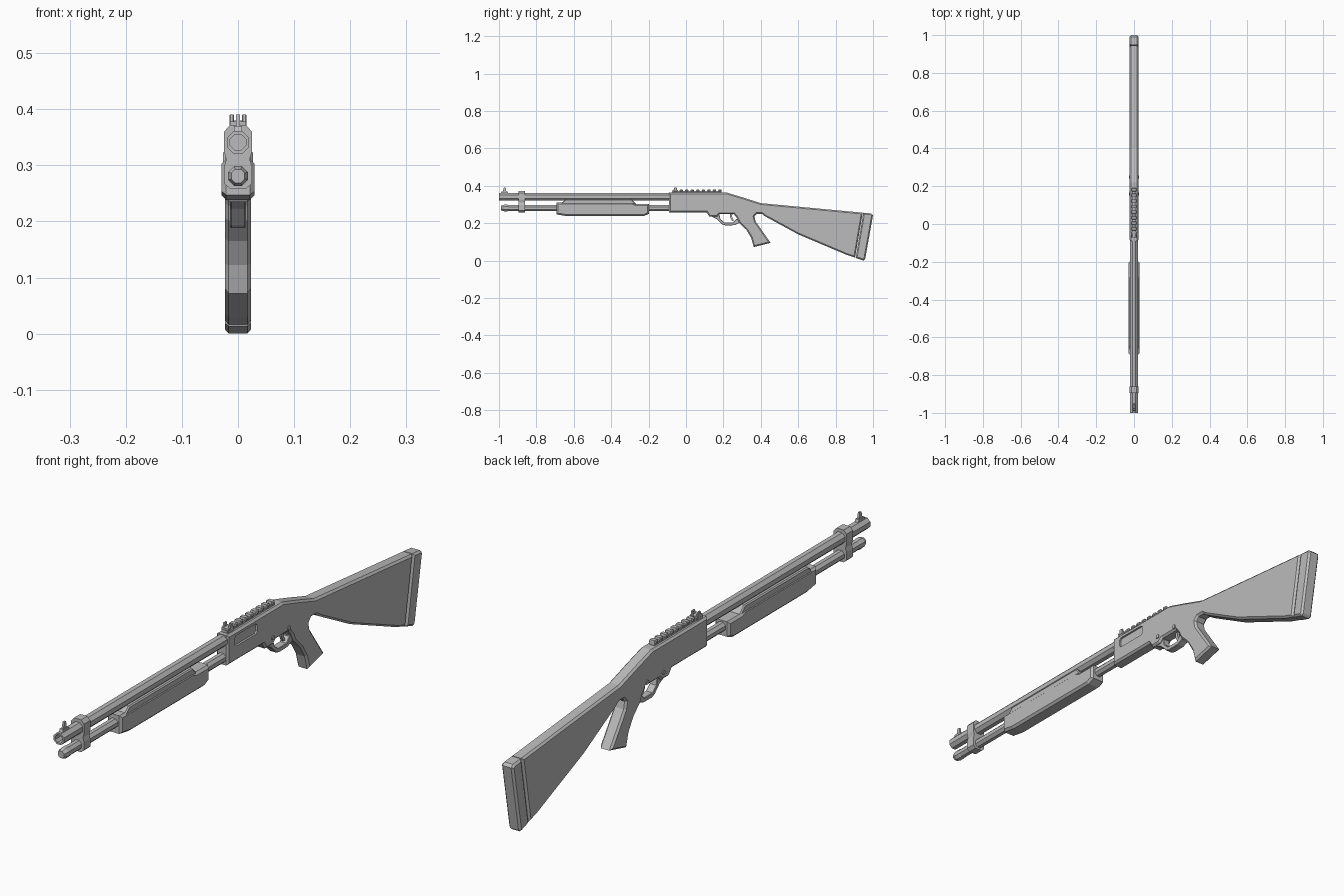
import bpy, bmesh, math

grey = bpy.data.materials.new("gunmetal_grey")
grey.diffuse_color = (0.5, 0.5, 0.5, 1)


def finish(name, bm):
    bmesh.ops.recalc_face_normals(bm, faces=bm.faces[:])
    me = bpy.data.meshes.new(name)
    bm.to_mesh(me)
    bm.free()
    me.materials.append(grey)
    ob = bpy.data.objects.new(name, me)
    bpy.context.collection.objects.link(ob)
    return ob


def prism(name, pts, hw, chamfer=0.0, x=0.0):
    """Side profile of (y, z) points, extruded along x, with chamfered rims."""
    bm = bmesh.new()
    a = [bm.verts.new((x - hw, y, z)) for y, z in pts]
    b = [bm.verts.new((x + hw, y, z)) for y, z in pts]
    caps = [bm.faces.new(a), bm.faces.new(b[::-1])]
    n = len(pts)
    for i in range(n):
        j = (i + 1) % n
        bm.faces.new((a[i], b[i], b[j], a[j]))
    bmesh.ops.recalc_face_normals(bm, faces=bm.faces[:])
    if chamfer:
        rim = list({e for f in caps for e in f.edges})
        bmesh.ops.bevel(bm, geom=rim, offset=chamfer, segments=1,
                        affect='EDGES', clamp_overlap=True)
    return finish(name, bm)


def lathe(name, zc, stations, sides=8):
    """Octagonal rings of (y, radius) joined along y."""
    bm = bmesh.new()
    rings = []
    for y, r in stations:
        angs = [math.tau * (i + 0.5) / sides for i in range(sides)]
        rings.append([bm.verts.new((r * math.cos(t), y, zc + r * math.sin(t))) for t in angs])
    for p, q in zip(rings, rings[1:]):
        for i in range(sides):
            j = (i + 1) % sides
            bm.faces.new((p[i], p[j], q[j], q[i]))
    bm.faces.new(rings[0])
    bm.faces.new(rings[-1])
    return finish(name, bm)


def box(y0, y1, z0, z1):
    return [(y0, z0), (y1, z0), (y1, z1), (y0, z1)]


# Receiver, pistol grip and stock in one body
body = prism("receiver_and_stock", [
    (-0.09, 0.363), (0.22, 0.363), (0.30, 0.339), (0.40, 0.307), (0.945, 0.256),
    (0.904, 0.016), (0.86, 0.030), (0.60, 0.140), (0.42, 0.238), (0.405, 0.250),
    (0.378, 0.250), (0.366, 0.236), (0.372, 0.210), (0.452, 0.095), (0.362, 0.072),
    (0.348, 0.122), (0.322, 0.165), (0.284, 0.202), (0.272, 0.228), (0.256, 0.248),
    (0.180, 0.248), (0.165, 0.235), (0.125, 0.235), (0.110, 0.257), (-0.09, 0.257)],
    0.0235, 0.007)

# Ejection port cut into the right side only
cutter = prism("port_cutter", [
    (-0.053, 0.318), (-0.045, 0.310), (0.067, 0.310), (0.075, 0.318),
    (0.075, 0.339), (0.067, 0.347), (-0.045, 0.347), (-0.053, 0.339)], 0.010, x=0.0265)
cutter.hide_render = True
cut = body.modifiers.new("port", 'BOOLEAN')
cut.operation = 'DIFFERENCE'
cut.solver = 'EXACT'
cut.object = cutter
bpy.context.view_layer.objects.active = body
bpy.ops.object.modifier_apply(modifier="port")
bpy.data.objects.remove(cutter)

# Butt pad
prism("butt_pad", [(0.948, 0.256), (0.99, 0.252), (1.0, 0.243), (0.958, 0.008),
                   (0.95, 0.0), (0.907, 0.014)], 0.0235, 0.007)

# Barrel with open muzzle, magazine tube with tapered cap
lathe("barrel", 0.341, [(-0.95, 0.015), (-1.0, 0.015), (-1.0, 0.0215), (-0.08, 0.0215)])
lathe("magazine_tube", 0.281, [(-0.988, 0.013), (-0.972, 0.019), (-0.955, 0.019),
                               (-0.95, 0.0175), (-0.08, 0.0175)])

# Clamp joining barrel and tube, with a waist between them
bm = bmesh.new()
half = [(0.014, 0.372), (0.025, 0.360), (0.025, 0.325), (0.021, 0.311),
        (0.025, 0.297), (0.025, 0.268), (0.014, 0.258)]
outline = half + [(-x, z) for x, z in half[::-1]]
face = bm.faces.new([bm.verts.new((x, -0.895, z)) for x, z in outline])
ext = bmesh.ops.extrude_face_region(bm, geom=[face], use_keep_orig=True)
for v in ext["geom"]:
    if isinstance(v, bmesh.types.BMVert):
        v.co.y += 0.035
finish("barrel_clamp", bm)

# Sliding fore-end: wide lower grip and raised cheeks beside the barrel
prism("fore_end", [(-0.693, 0.311), (-0.29, 0.311), (-0.27, 0.303), (-0.198, 0.303),
                   (-0.198, 0.250), (-0.225, 0.238), (-0.64, 0.238), (-0.693, 0.247)],
      0.029, 0.008)
prism("fore_end_upper", [(-0.675, 0.300), (-0.645, 0.327), (-0.29, 0.327), (-0.265, 0.300)],
      0.0265, 0.004)

# Trigger guard, trigger and pins
prism("trigger_guard", [
    (0.13, 0.238), (0.165, 0.222), (0.195, 0.193), (0.212, 0.188), (0.258, 0.189),
    (0.292, 0.204), (0.285, 0.222), (0.268, 0.222), (0.252, 0.204), (0.205, 0.204),
    (0.184, 0.222), (0.178, 0.250), (0.13, 0.250)], 0.014, 0.002)
prism("trigger", [(0.234, 0.256), (0.250, 0.256), (0.246, 0.236), (0.255, 0.212),
                  (0.246, 0.212), (0.236, 0.232)], 0.005)
for i, y in enumerate((0.16, 0.25)):
    prism(f"receiver_pin_{i + 1}",
          [(y + 0.008 * math.cos(k * math.tau / 8), 0.262 + 0.008 * math.sin(k * math.tau / 8))
           for k in range(8)], 0.0265)

# Top rail with teeth
prism("rail_base", box(-0.075, 0.19, 0.36, 0.372), 0.010)
for i in range(8):
    y = -0.035 + i * 0.0295
    prism(f"rail_tooth_{i + 1}", [(y, 0.368), (y + 0.019, 0.368),
                                  (y + 0.017, 0.380), (y + 0.002, 0.380)], 0.013, 0.003)

# Rear sight with two ears
prism("rear_sight_base", box(-0.073, -0.043, 0.362, 0.378), 0.014)
for side, x in (("left", -0.011), ("right", 0.011)):
    prism(f"rear_sight_ear_{side}", [(-0.068, 0.37), (-0.046, 0.37), (-0.050, 0.391),
                                     (-0.062, 0.391)], 0.004, 0.0015, x)

# Front sight
prism("front_sight_base", [(-0.99, 0.358), (-0.95, 0.358), (-0.955, 0.370), (-0.985, 0.370)], 0.007)
prism("front_sight_post", [(-0.980, 0.366), (-0.960, 0.366), (-0.964, 0.391), (-0.974, 0.391)], 0.0035)
